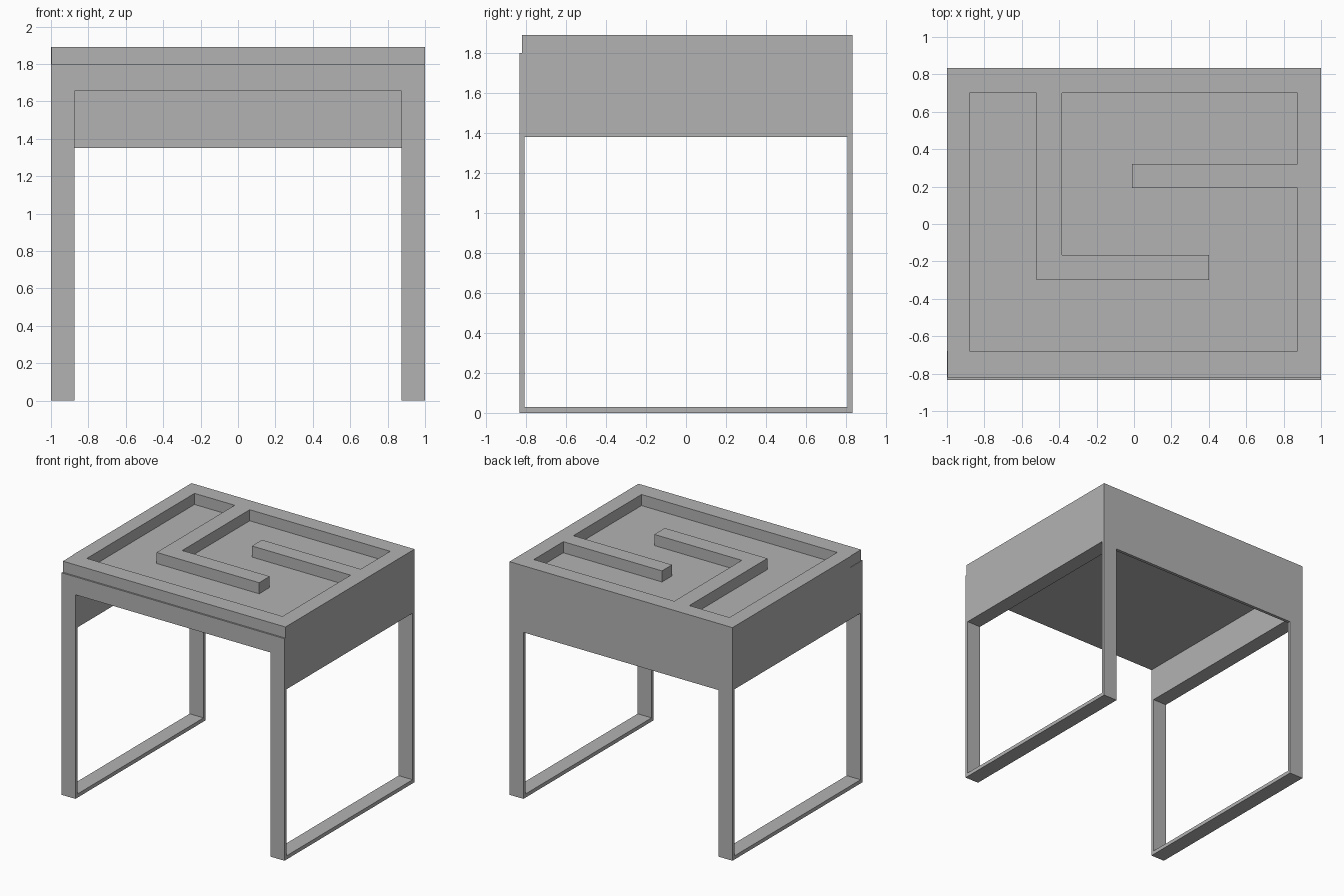
import bpy
import bmesh
from mathutils import Vector

cube = bpy.data.objects.get("Cube")
if cube:
    bpy.data.objects.remove(cube, do_unlink=True)

grey = bpy.data.materials.new("plain grey")
grey.use_nodes = True
colour = (0.45, 0.45, 0.45, 1)
grey.diffuse_color = colour
grey.node_tree.nodes["Principled BSDF"].inputs["Base Color"].default_value = colour


def prism(name, points, sweep):
    """Close a flat outline and extrude it along the sweep vector."""
    bm = bmesh.new()
    face = bm.faces.new([bm.verts.new(p) for p in points])
    result = bmesh.ops.extrude_face_region(bm, geom=[face], use_keep_orig=True)
    moved = [v for v in result["geom"] if isinstance(v, bmesh.types.BMVert)]
    bmesh.ops.translate(bm, verts=moved, vec=Vector(sweep))
    bmesh.ops.recalc_face_normals(bm, faces=bm.faces)
    mesh = bpy.data.meshes.new(name)
    bm.to_mesh(mesh)
    bm.free()
    mesh.materials.append(grey)
    obj = bpy.data.objects.new(name, mesh)
    bpy.context.collection.objects.link(obj)
    return obj


def box(name, x0, x1, y0, y1, z0, z1):
    base = [(x0, y0, z0), (x1, y0, z0), (x1, y1, z0), (x0, y1, z0)]
    return prism(name, base, (0, 0, z1 - z0))


DEPTH = 0.833      # half depth of the desk
INNER = 0.875      # inside face of the side walls and legs
SEAM = 1.38        # top of the legs
UNDER = 1.655      # underside of the desk top
DECK = 1.80        # floor of the raised pattern
TOP = 1.89

# Desk body: thick top and side walls in one arch, open at the front
arch = [(-1, SEAM), (-1, DECK), (1, DECK), (1, SEAM),
        (INNER, SEAM), (INNER, UNDER), (-INNER, UNDER), (-INNER, SEAM)]
prism("desk_body", [(x, -DEPTH, z) for x, z in arch], (0, 2 * DEPTH, 0))

# Back panel hanging below the top
box("back_panel", -INNER, INNER, DEPTH - 0.025, DEPTH, 1.35, UNDER)

# Flat-bar U-shaped leg frames
bar = 0.025
u_shape = [(-DEPTH, SEAM), (-DEPTH, 0), (DEPTH, 0), (DEPTH, SEAM),
           (DEPTH - bar, SEAM), (DEPTH - bar, 0.03),
           (bar - DEPTH, 0.03), (bar - DEPTH, SEAM)]
for side, x in (("left", INNER), ("right", -1)):
    prism(side + "_leg_frame", [(x, y, z) for y, z in u_shape], (1 - INNER, 0, 0))

# Raised rim on three sides with the L-shaped divider growing from the back
front = -0.68
rim = [(-1, front), (-1, DEPTH), (1, DEPTH), (1, front), (INNER, front),
       (INNER, 0.70), (-0.385, 0.70), (-0.385, -0.165), (0.40, -0.165),
       (0.40, -0.30), (-0.52, -0.30), (-0.52, 0.70), (-0.88, 0.70), (-0.88, front)]
prism("raised_rim", [(x, y, DECK) for x, y in rim], (0, 0, TOP - DECK))

# Front rail and the short divider
box("front_rail", -0.996, 1, -0.82, front, DECK, TOP)
box("short_divider", -0.01, INNER, 0.193, 0.322, DECK, TOP)
